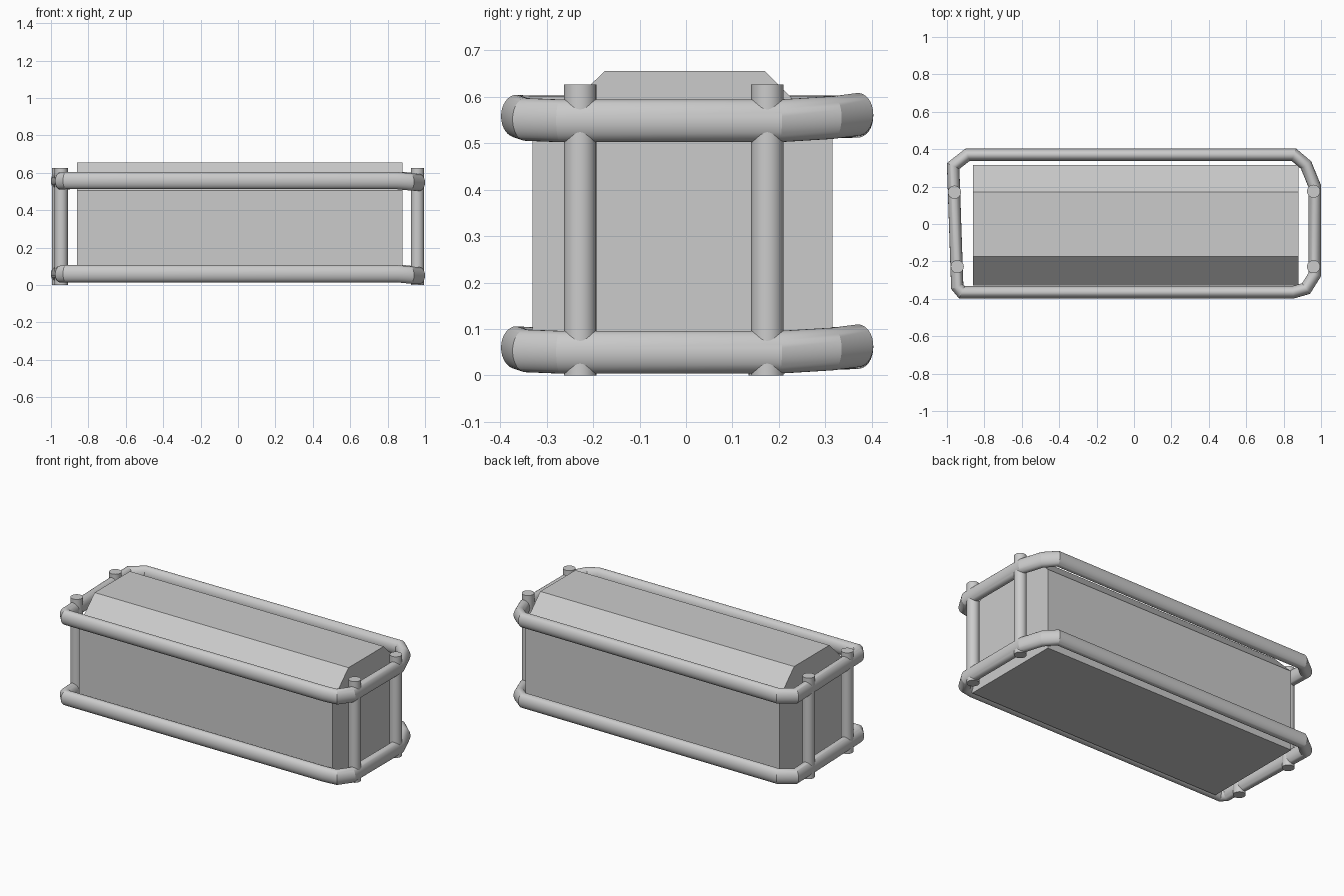
import bpy, bmesh, math
from mathutils import Vector

if "Cube" in bpy.data.objects:
    bpy.data.objects.remove(bpy.data.objects["Cube"])

grey = bpy.data.materials.new("light_grey")
grey.diffuse_color = (0.6, 0.6, 0.6, 1)
grey.use_nodes = True
grey.node_tree.nodes["Principled BSDF"].inputs["Base Color"].default_value = grey.diffuse_color


def finish(name, bm, smooth=False):
    bmesh.ops.recalc_face_normals(bm, faces=bm.faces)
    me = bpy.data.meshes.new(name)
    bm.to_mesh(me)
    bm.free()
    me.materials.append(grey)
    ob = bpy.data.objects.new(name, me)
    bpy.context.collection.objects.link(ob)
    if smooth:
        bpy.ops.object.select_all(action='DESELECT')
        ob.select_set(True)
        bpy.context.view_layer.objects.active = ob
        bpy.ops.object.shade_smooth_by_angle(angle=math.radians(20))
    return ob


def ring_rail(name, path, lift, half_w, half_h, sides=32):
    """Closed oval tube with mitred corners."""
    bm = bmesh.new()
    pts = [Vector(p) for p in path]
    n = len(pts)
    rings = []
    for i, p in enumerate(pts):
        a = (p - pts[i - 1]).to_2d().normalized()
        b = (pts[(i + 1) % n] - p).to_2d().normalized()
        t = (a + b).normalized()
        side = Vector((t.y, -t.x, 0)) / max(0.5, t.dot(a))
        ring = []
        for k in range(sides):
            ang = 2 * math.pi * k / sides
            ring.append(bm.verts.new(p + side * half_w * math.cos(ang)
                                     + Vector((0, 0, lift + half_h * math.sin(ang)))))
        rings.append(ring)
    for i in range(n):
        r, s = rings[i], rings[(i + 1) % n]
        for k in range(sides):
            m = (k + 1) % sides
            bm.faces.new((r[k], r[m], s[m], s[k]))
    return finish(name, bm, True)


# Chest body: chamfered end profile extruded along x
bm = bmesh.new()
profile = [(-0.33, 0.012), (0.315, 0.012), (0.315, 0.51),
           (0.17, 0.655), (-0.175, 0.655), (-0.33, 0.505)]
face = bm.faces.new([bm.verts.new((-0.86, y, z)) for y, z in profile])
ext = bmesh.ops.extrude_face_region(bm, geom=[face], use_keep_orig=True)
bmesh.ops.translate(bm, vec=(1.74, 0, 0),
                    verts=[v for v in ext["geom"] if isinstance(v, bmesh.types.BMVert)])
finish("container_body", bm)

# Lower and upper guard rails
path = [(-0.89, 0.37, 0.06), (0.855, 0.37, 0.064), (0.92, 0.315, 0.057),
        (0.967, 0.2, 0.05), (0.967, -0.27, 0.05), (0.92, -0.345, 0.053),
        (0.85, -0.365, 0.06), (-0.92, -0.365, 0.06), (-0.945, -0.335, 0.058),
        (-0.967, 0.31, 0.058)]
ring_rail("lower_rail", path, 0.0, 0.033, 0.046)
ring_rail("upper_rail", path, 0.498, 0.033, 0.046)

# Upright posts at the ends
posts = [(0.96, 0.175), (0.96, -0.228), (-0.96, 0.17), (-0.945, -0.228)]
for i, (x, y) in enumerate(posts):
    bm = bmesh.new()
    bmesh.ops.create_cone(bm, cap_ends=True, segments=32,
                          radius1=0.035, radius2=0.035, depth=0.626)
    bmesh.ops.translate(bm, vec=(x, y, 0.313), verts=bm.verts)
    finish(f"end_post_{i + 1}", bm, True)
